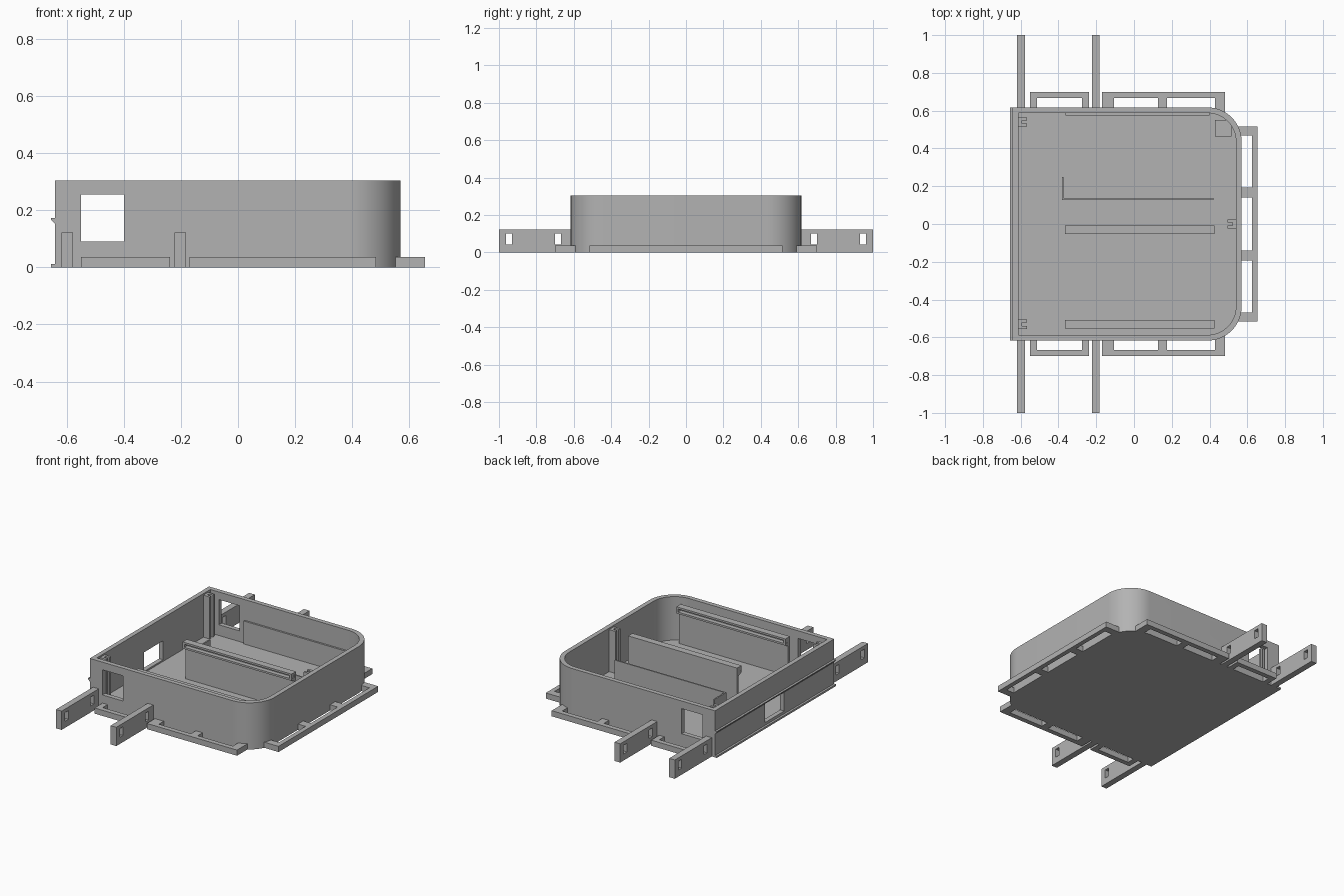
import bpy, bmesh, math

if "Cube" in bpy.data.objects:
    bpy.data.objects.remove(bpy.data.objects["Cube"], do_unlink=True)

GREY = (0.45, 0.45, 0.45, 1)
mat = bpy.data.materials.new("matte grey")
mat.use_nodes = True
mat.diffuse_color = GREY
mat.node_tree.nodes["Principled BSDF"].inputs["Base Color"].default_value = GREY

H = 0.305        # case height
FLOOR = 0.02     # floor thickness
PANEL = 0.17     # low partition height


def finish(name, bm):
    bmesh.ops.recalc_face_normals(bm, faces=bm.faces)
    mesh = bpy.data.meshes.new(name)
    bm.to_mesh(mesh)
    bm.free()
    mesh.materials.append(mat)
    ob = bpy.data.objects.new(name, mesh)
    bpy.context.collection.objects.link(ob)
    return ob


def boxes(name, *ranges):
    """One object from boxes given as (x0, x1, y0, y1, z0, z1)."""
    bm = bmesh.new()
    for x0, x1, y0, y1, z0, z1 in ranges:
        vs = bmesh.ops.create_cube(bm, size=1)["verts"]
        for v in vs:
            v.co = (x1 if v.co.x > 0 else x0,
                    y1 if v.co.y > 0 else y0,
                    z1 if v.co.z > 0 else z0)
    return finish(name, bm)


def prism(name, outline, place, a, b):
    """Extrude a 2D outline; place(u, v, w) gives the 3D point."""
    bm = bmesh.new()
    lo = [bm.verts.new(place(u, v, a)) for u, v in outline]
    hi = [bm.verts.new(place(u, v, b)) for u, v in outline]
    bm.faces.new(lo)
    bm.faces.new(hi)
    n = len(lo)
    for i in range(n):
        bm.faces.new((lo[i], lo[(i + 1) % n], hi[(i + 1) % n], hi[i]))
    return finish(name, bm)


def apply_modifier(ob, mod):
    bpy.ops.object.select_all(action="DESELECT")
    bpy.context.view_layer.objects.active = ob
    ob.select_set(True)
    bpy.ops.object.modifier_apply(modifier=mod.name)


def cut(ob, cutter):
    mod = ob.modifiers.new("cut", "BOOLEAN")
    mod.operation = "DIFFERENCE"
    mod.solver = "EXACT"
    mod.object = cutter
    apply_modifier(ob, mod)
    bpy.data.objects.remove(cutter, do_unlink=True)


def mirror_y(ob):
    mod = ob.modifiers.new("mirror", "MIRROR")
    mod.use_axis = (False, True, False)
    apply_modifier(ob, mod)


def case_outline(x0, x1, y, r, steps=16):
    """Rectangle with the two +x corners rounded."""
    pts = [(x0, y), (x0, -y)]
    for sign, start in ((-1, -90), (1, 0)):
        for i in range(steps + 1):
            a = math.radians(start + 90 * i / steps)
            pts.append((x1 - r + r * math.cos(a), sign * (y - r) + r * math.sin(a)))
    return pts


def upright(u, v, w):
    return (u, v, w)


def along_x(u, v, w):
    return (w, u, v)


# Case: rounded tray with side windows and a port in the flat end
case = prism("case", case_outline(-0.642, 0.57, 0.617, 0.18), upright, 0, H)
cut(case, prism("cavity", case_outline(-0.612, 0.54, 0.587, 0.15), upright, FLOOR, 0.4))
cut(case, boxes("side_windows", (-0.55, -0.40, -0.8, 0.8, 0.09, 0.255)))
cut(case, boxes("end_port", (-0.7, -0.58, -0.1, 0.1, 0.03, 0.155)))
bpy.ops.object.shade_smooth_by_angle(angle=math.radians(30))

# Ridges on the outside of the flat end
boxes("end_base_ridge", (-0.656, -0.64, -0.617, 0.617, 0, 0.012))
prism("end_snap_ridge", [(-0.641, 0.152), (-0.656, 0.168), (-0.656, 0.173), (-0.641, 0.173)],
      lambda u, v, w: (u, w, v), -0.617, 0.617)

# Slotted mounting strips along the two long sides
T = 0.037
tabs = [(-0.55, -0.513), (-0.275, -0.238), (-0.17, -0.106), (0.127, 0.175), (0.43, 0.483)]
rails = [(-0.55, -0.238), (-0.17, 0.483)]
strips = boxes("side_strips",
               *[(a, b, 0.588, 0.668, 0, T) for a, b in tabs],
               *[(a, b, 0.668, 0.70, 0, T) for a, b in rails])
mirror_y(strips)

# Slotted mounting strip at the rounded end
end_tabs = [(-0.516, -0.468), (-0.193, -0.139), (0.139, 0.193), (0.468, 0.516)]
boxes("end_strip", (0.625, 0.655, -0.516, 0.516, 0, T),
      *[(0.547, 0.625, a, b, 0, T) for a, b in end_tabs])

# Mounting arms with strap slots
arms = boxes("arms", *[(x, x + 0.041, 0.60, 1, 0, 0.123) for x in (-0.619, -0.223)])
cut(arms, boxes("slots", *[(-0.8, 0, y, y + 0.033, 0.043, 0.10) for y in (0.667, 0.93)]))
mirror_y(arms)

# Low partitions inside
boxes("corner_partition", (-0.382, 0.422, 0.128, 0.137, 0.01, PANEL),
      (-0.382, -0.373, 0.137, 0.25, 0.01, PANEL))
boxes("wall_panel", (-0.362, 0.40, 0.575, 0.595, 0.01, PANEL))

# Block tucked in the rounded corner
block = boxes("corner_block", (0.428, 0.515, 0.462, 0.55, 0.01, 0.1))

# Facing channel rails: tall panel with a groove along its upper edge
def channel(name, y, s):
    prof = [(0, 0.01), (0, 0.272), (0.045, 0.272), (0.045, 0.26), (0.016, 0.26),
            (0.016, 0.24), (0.045, 0.24), (0.045, 0.228), (0.016, 0.215), (0.016, 0.01)]
    prism(name, [(y + s * u, v) for u, v in prof], along_x, -0.365, 0.425)
    y0, y1 = sorted((y + s * 0.016, y + s * 0.045))
    boxes(name + "_stops", *[(x, x + 0.012, y0, y1, 0.238, 0.262) for x in (-0.364, 0.412)])


channel("middle_channel", -0.008, -1)
channel("front_channel", -0.553, 1)


# Grooved upright guides at the walls
def guide(name, x, y, s):
    prof = [(-0.01, -0.025), (0.046, -0.025), (0.046, -0.009), (0.018, -0.009),
            (0.018, 0.009), (0.046, 0.009), (0.046, 0.025), (-0.01, 0.025)]
    prism(name, [(x + s * u, y + v) for u, v in prof], upright, 0.01, 0.295)


guide("back_guide", -0.612, 0.54, 1)
guide("front_guide", -0.612, -0.53, 1)
guide("end_guide", 0.54, 0, -1)
